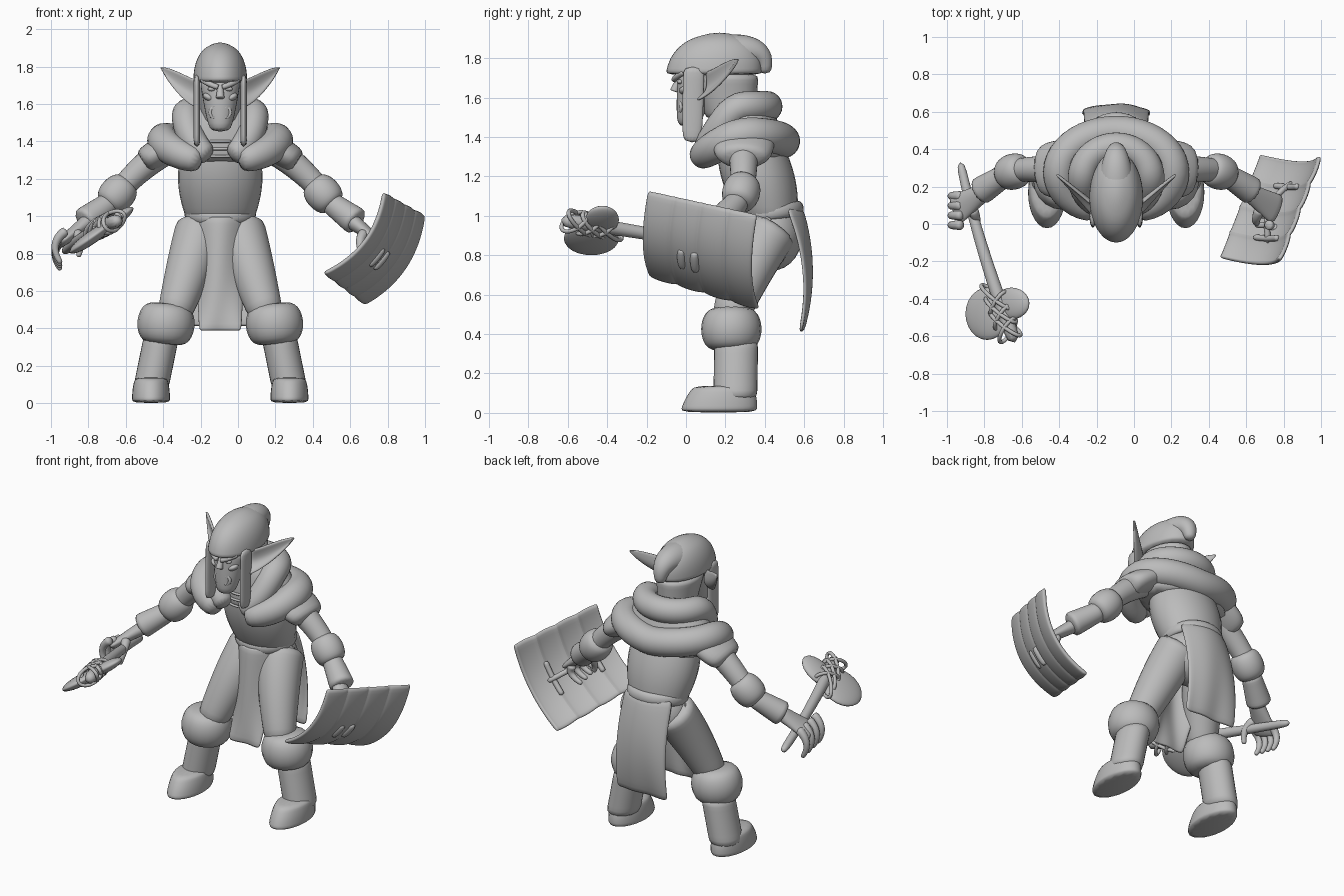
import bpy
from math import sin, cos, pi, tau, radians
from mathutils import Vector as V

cube = bpy.data.objects.get("Cube")
if cube:
    bpy.data.objects.remove(cube)

CENTRE = V((-.095, 0, 0))  # body centre line
AXIS_X, AXIS_Y, AXIS_Z = V((1, 0, 0)), V((0, 1, 0)), V((0, 0, 1))
clay = bpy.data.materials.new("clay_grey")
clay.use_nodes = True
clay.diffuse_color = (.5, .5, .5, 1)
clay.node_tree.nodes["Principled BSDF"].inputs["Base Color"].default_value = clay.diffuse_color


def make(name, verts, faces, thick=0):
    mesh = bpy.data.meshes.new(name)
    mesh.from_pydata([tuple(v) for v in verts], [], faces)
    mesh.materials.append(clay)
    for polygon in mesh.polygons:
        polygon.use_smooth = True
    ob = bpy.data.objects.new(name, mesh)
    bpy.context.scene.collection.objects.link(ob)
    if thick:
        solid = ob.modifiers.new("Thickness", "SOLIDIFY")
        solid.thickness, solid.offset = thick, 0
    subsurf = ob.modifiers.new("Subdivision", "SUBSURF")
    subsurf.levels = subsurf.render_levels = 1
    return ob


def line(start, end, steps=6):
    return [V(start).lerp(V(end), i / steps) for i in range(steps + 1)]


def bend(start, pull, end, steps=8):
    """Quadratic curve from start to end, drawn towards pull."""
    return [a.lerp(b, i / steps) for i, (a, b) in
            enumerate(zip(line(start, pull, steps), line(pull, end, steps)))]


def loop(centre, u, v, steps=16):
    return [centre + u * cos(tau * i / steps) + v * sin(tau * i / steps) for i in range(steps)]


def tube(name, path, radius, ref=AXIS_X, flat=False, closed=False, sides=14, side=1, origin=CENTRE):
    """Loft ellipses along a path; radius is a number or a rule of 0..1 giving one or two radii."""
    points = [origin + V((side * p.x, p.y, p.z)) for p in path]
    count, verts, faces, across = len(points), [], [], ref
    for i, p in enumerate(points):
        before, after = (i - 1, (i + 1) % count) if closed else (max(i - 1, 0), min(i + 1, count - 1))
        tangent = AXIS_Z if flat else (points[after] - points[before]).normalized()
        across = (across - tangent * across.dot(tangent)).normalized()
        size = radius(i / (count - 1)) if callable(radius) else radius
        wide, deep = size if isinstance(size, tuple) else (size, size)
        verts += loop(p, across * wide, tangent.cross(across) * deep, sides)
    for i in range(count if closed else count - 1):
        a, b = i * sides, (i + 1) % count * sides
        for j in range(sides):
            k = (j + 1) % sides
            faces.append((a + j, a + k, b + k, b + j))
    if not closed:
        faces += [tuple(reversed(range(sides))), tuple(range(len(verts) - sides, len(verts)))]
    return make(name, verts, faces)


def bulge(name, path, size, **options):
    return tube(name, path, lambda t: size * (.65 + .35 * abs(sin(pi * t)) ** .6), **options)


def sheet(name, rule, columns, rows, thick):
    row = rows + 1
    verts = [rule(i / columns, j / rows) for i in range(columns + 1) for j in range(row)]
    faces = [(i * row + j, i * row + j + 1, i * row + row + j + 1, i * row + row + j)
             for i in range(columns) for j in range(rows)]
    return make(name, verts, faces, thick)


def blob(name, location, size, rotation=(0, 0, 0)):
    bpy.ops.mesh.primitive_uv_sphere_add(segments=24, ring_count=14, location=location, rotation=rotation)
    ob = bpy.context.object
    ob.name, ob.scale = name, size
    ob.data.materials.append(clay)
    bpy.ops.object.shade_smooth()


def collar(name, wide, middle, deep, height, rise, drop, size):
    """Cloth roll round the neck whose open ends hang down at the front."""
    path = []
    for i in range(-10, 11):
        a = i * pi * .09
        path.append(V((wide * sin(a), middle + deep * cos(a),
                       height + rise * abs(sin(a)) - drop * max(0, -cos(a)))))
    tube(name, path, lambda t: size * (1 - .3 * abs(2 * t - 1) ** 8), ref=AXIS_Z)


# Torso, belt and hips
tube("torso", bend((0, .43, .95), (0, .36, 1.2), (0, .3, 1.48)),
     lambda t: (.175 + .06 * sin(pi * t), .14 + .055 * sin(pi * t)), flat=True)
blob("hips", CENTRE + V((0, .43, .9)), (.2, .16, .18))
tube("belt", loop(V((0, .425, 1.015)), AXIS_X * .175, V((0, .155, .025))), lambda t: (.04, .024),
     ref=AXIS_Z, closed=True, sides=8)

# Loincloth panels
sheet("front_cloth", lambda u, v: CENTRE + V((
    (u - .5) * (.23 + .2 * (1 - v) ** 2),
    .25 - .05 * v + .8 * (1 - v) * (u - .5) ** 2 + .006 * sin(9 * u + 3 * v), 1 - .615 * v)), 10, 8, .015)
sheet("back_cloth", lambda u, v: CENTRE + V((
    (u - .5) * (.34 + .03 * v),
    .585 + .2 * v * (1 - v) - .3 * (u - .5) ** 2 * (1 - v) + .006 * v * sin(12 * u), 1.04 - .63 * v)), 10, 8, .02)

# Cowl: filled mantle, two hanging rolls and chest laces
tube("mantle", line((0, .32, 1.28), (0, .28, 1.6)),
     lambda t: (.33 - .17 * t * t, .2 - .06 * t * t), flat=True)
collar("lower_cowl", .31, .275, .22, 1.375, .04, .1, .09)
collar("upper_cowl", .185, .245, .17, 1.555, 0, .25, .08)
for i in range(3):
    height = 1.32 + .04 * i
    tube("chest_lace", bend((-.06, .13, height), (0, .1, height), (.06, .13, height)), .009, ref=AXIS_Z, sides=6)

# Hood with a drooping peak
tube("hood_neck", line((0, .23, 1.48), (0, .19, 1.73)), lambda t: (.1 + .04 * t, .125 + .06 * t), flat=True)
tube("hood", line((0, .14, 1.71), (0, .17, 1.93), 9),
     lambda t: (.145 * (1.02 - t ** 2.5) ** .5, .245 * (1.02 - t ** 2.5) ** .5), flat=True, sides=20)
tube("hood_peak", bend((0, .15, 1.8), (0, .42, 1.9), (0, .4, 1.72)), lambda t: .115 - .085 * t)

# Face and toothy mouth
tube("face", line((0, .01, 1.45), (0, .07, 1.74)), lambda t: .05 + .065 * t ** .7, flat=True)
tube("nose", bend((0, -.03, 1.7), (0, -.05, 1.66), (0, -.06, 1.63)), lambda t: .016 + .01 * t, sides=8)
tube("lips", loop(V((0, -.025, 1.555)), AXIS_X * .055, AXIS_Z * .04), .012, ref=AXIS_Y, closed=True, sides=6)
for i in range(4):
    for bite in (-1, 1):
        root = V((.02 * i - .03, -.035, 1.555 + .034 * bite))
        tube("tooth", line(root, root - AXIS_Z * .03 * bite, 2), lambda t: .011 - .009 * t, sides=6)

for side, tag in ((1, "left_"), (-1, "right_")):
    def part(name, path, radius, build=tube, **options):
        build(tag + name, path, radius, side=side, **options)

    def ear(u, v):
        w = 2 * v - 1
        lobe = .035 * w * w * (1 - u)
        height = .1 * (1.001 - u) ** .8 * (.75 + .55 * u)
        return CENTRE + V((side * (.11 + .21 * u + lobe / 2), .105 + .16 * u - lobe + .03 * (1 - u) * w * abs(w),
                           1.655 + .14 * u ** 1.3 + height * w))

    # Face details, lappet and cupped pointed ear
    part("brow", bend((.01, -.06, 1.69), (.05, -.06, 1.7), (.1, -.01, 1.73)), .016, ref=AXIS_Z, sides=8)
    blob(tag + "eye", CENTRE + V((side * .045, -.03, 1.68)), (.022, .016, .012))
    blob(tag + "cheekbone", CENTRE + V((side * .06, 0, 1.635)), (.035, .035, .02), (0, -side / 2, 0))
    part("lappet", line((.125, .04, 1.76), (.125, .03, 1.37)), lambda t: (.018, .055 - .01 * t ** 6))
    sheet(tag + "ear", ear, 8, 6, .016)

    # Shoulder cape, arm, cuff and bracer
    part("shoulder_cape", line((.2, .3, 1.42), (.42, .285, 1.285)),
         lambda t: (.16 - .05 * t ** 6, .08 - .015 * t ** 6), ref=AXIS_Y)
    part("upper_arm", bend((.25, .285, 1.38), (.43, .3, 1.27), (.56, .285, 1.11)), lambda t: .085 - .025 * t, ref=AXIS_Y)
    part("arm_cuff", line((.49, .3, 1.185), (.61, .26, 1.055)), .1, build=bulge, ref=AXIS_Y)
    part("bracer", line((.58, .27, 1.08), (.735, .17, .965)), lambda t: .06 + .02 * t, ref=AXIS_Y)

    # Hand: an open curl round the haft, a tighter one round the shield grip
    part("palm", line((.69, .18, .985), (.87, .07, .845)), lambda t: (.045 + .045 * t, .045 - .02 * t), ref=AXIS_Y)
    curl = (.82, .89), (.93, .82), (.85, .71)
    if side > 0:
        curl = (.81, .87), (.86, .8), (.74, .765)
    for i in range(4):
        y = .15 - .052 * i
        part("finger", bend(*[(x, y, z + .012 * i) for x, z in curl]), lambda t: .03 - .015 * t, ref=AXIS_Y, sides=8)
    part("thumb", bend((.77, .08, .91), (.73, 0, .87), (.76, 0, .78)), lambda t: .034 - .02 * t, ref=AXIS_Y, sides=8)

    # Leg, boot and fur cuff
    part("leg", bend((.1, .45, .95), (.15, .32, .77), (.255, .21, .45)), lambda t: .14 - .05 * t * t)
    part("boot_foot", line((.37, .165, 0), (.37, .19, .14)),
         lambda t: (.105 - .02 * t ** 3, .2 - .05 * t * t), flat=True)
    part("boot_shaft", line((.375, .25, .06), (.31, .255, .38)), lambda t: (.098, .115), flat=True)
    part("boot_cuff", line((.3, .23, .31), (.28, .23, .54)), .165, build=bulge, sides=10)

# Stone axe: curved haft, two blade lobes and crossed lashing
WORLD = V()
tube("axe_haft", bend((-.93, .335, .81), (-.84, -.1, .9), (-.635, -.64, .98)), lambda t: .024 + .018 * t,
     sides=10, origin=WORLD)
tilt = radians(-35)
blob("axe_blade", (-.785, -.48, .885), (.14, .14, .035), (0, tilt, 0))
blob("axe_back_blade", (-.655, -.425, .98), (.115, .085, .032), (0, tilt, 0))
along = V((.3, -.9, .15)).normalized()
across = V((cos(tilt), 0, -sin(tilt)))
depth = across.cross(along).normalized()
for i in range(6):
    skew = across + along * (-1) ** i
    tube("axe_lashing", loop(V((-.735, -.39, .94)) + along * .038 * i, skew * .07, depth * .05), .013,
         ref=along, closed=True, sides=6, origin=WORLD)

# Bowed plank shield
corner, long_edge, short_edge = V((.78, -.19, 1.125)), V((.215, .55, -.12)), V((-.32, .01, -.43))
outward = short_edge.cross(long_edge).normalized()


def on_shield(u, v, lift=0):
    return corner + long_edge * u + short_edge * v + outward * (.32 * v * (1 - v) + lift) - AXIS_Z * .045 * u * v


def plank(u, v):
    rib = abs(sin(4 * pi * u))
    return on_shield(u, v + .02 * (v - .5) * rib, .012 * rib ** .5 - .006)


shield = sheet("shield", plank, 48, 14, .024)
bpy.ops.object.select_all(action="DESELECT")
shield.select_set(True)
bpy.context.view_layer.objects.active = shield
bpy.ops.object.shade_smooth_by_angle(angle=radians(40))
for u in (.36, .48):
    bulge("shield_stud", line(on_shield(u, .45, .01), on_shield(u, .68, .01)), .027, sides=8, origin=WORLD)

# Grip bar and braces behind the shield
tube("shield_grip", bend(on_shield(.2, .5), on_shield(.5, .5, -.16), on_shield(.8, .5)), .018,
     ref=AXIS_Z, sides=8, origin=WORLD)
for u in (.24, .74):
    tube("shield_brace", [on_shield(u, .3 + .05 * i, -.02) for i in range(9)], .018, sides=8, origin=WORLD)
